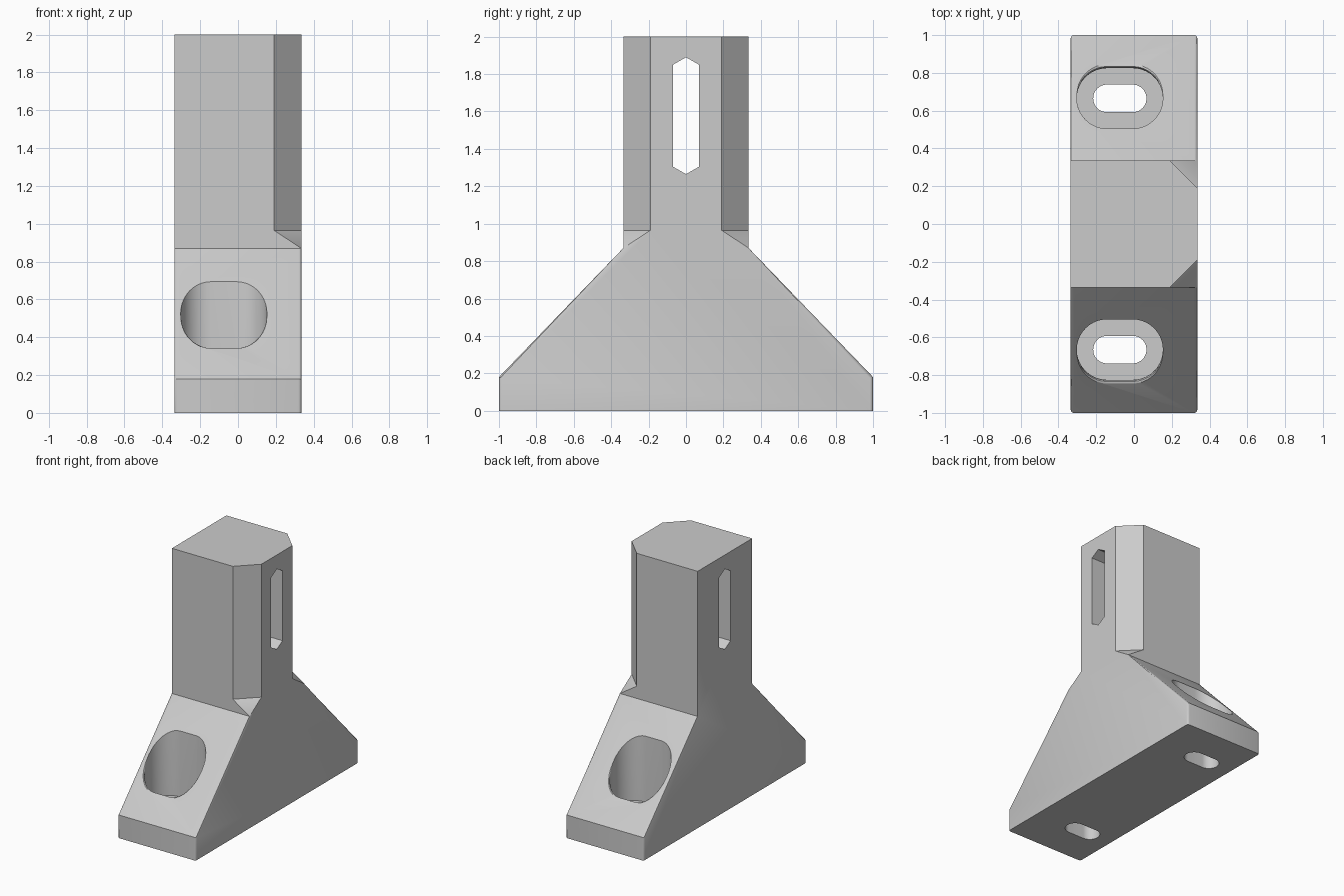
import bpy, bmesh
from math import pi, cos, sin

if "Cube" in bpy.data.objects:
    bpy.data.objects.remove(bpy.data.objects["Cube"], do_unlink=True)

HALF = 0.335      # half width of the bracket and of the column
LIP = 0.18        # height of the foot ends and of the pocket floors
SHOULDER = 0.87   # height where the slopes meet the column


def slope(y):
    """Height of the sloped foot at depth y."""
    return LIP + (SHOULDER - LIP) * (1 - abs(y)) / (1 - HALF)


def loft(name, rings):
    """Closed solid through rings of equally many points."""
    bm = bmesh.new()
    loops = [[bm.verts.new(p) for p in ring] for ring in rings]
    n = len(loops[0])
    for a, b in zip(loops, loops[1:]):
        for i in range(n):
            j = (i + 1) % n
            bm.faces.new((a[i], a[j], b[j], b[i]))
    bm.faces.new(loops[0])
    bm.faces.new(loops[-1])
    bmesh.ops.recalc_face_normals(bm, faces=bm.faces)
    mesh = bpy.data.meshes.new(name)
    bm.to_mesh(mesh)
    bm.free()
    obj = bpy.data.objects.new(name, mesh)
    bpy.context.collection.objects.link(obj)
    return obj


def slot_ring(y, radius, height, flare=None, steps=20):
    """Rounded slot outline; flare gives the outer lip's rounding from 0 to 1."""
    side = 1 if y > 0 else -1
    points = []
    for end, start in ((1, -pi / 2), (-1, pi / 2)):
        for i in range(steps + 1):
            a = start + pi * i / steps
            r, z = radius, height
            if flare is not None:
                out = max(0.02, sin(a) * side)
                r += 0.035 * out * flare ** 2
                if height is None:
                    inner, outer = y + radius * sin(a), y + (radius + 0.035 * out) * sin(a)
                    z = ((1 - flare) ** 2 * (slope(inner) - 0.05 * out)
                         + 2 * flare * (1 - flare) * slope(inner)
                         + flare ** 2 * slope(outer) + 0.004 * flare)
            points.append((-0.075 + 0.068 * end + r * cos(a), y + r * sin(a), z))
    return points


def cut(target, cutter):
    cutter.hide_render = True
    mod = target.modifiers.new(cutter.name, 'BOOLEAN')
    mod.object = cutter
    mod.operation = 'DIFFERENCE'
    mod.solver = 'EXACT'
    bpy.context.view_layer.objects.active = target
    bpy.ops.object.modifier_apply(modifier=mod.name)
    bpy.data.objects.remove(cutter, do_unlink=True)


# Body: column and splayed foot as one side profile
half_profile = [(1, 0), (1, LIP), (HALF, SHOULDER), (HALF, 2)]
profile = half_profile + [(-y, z) for y, z in reversed(half_profile)]
body = loft("bracket_body", [[(x, y, z) for y, z in profile] for x in (-HALF, HALF)])

# Softened side edges of the foot
bm = bmesh.new()
bm.from_mesh(body.data)
edges = []
for e in bm.edges:
    a, b = (v.co for v in e.verts)
    if abs(a.x - b.x) < 0.01 and abs(a.y + b.y) / 2 > 0.5:
        edges.append(e)
bmesh.ops.bevel(bm, geom=edges, offset=0.016, segments=3, profile=0.5,
                affect='EDGES', clamp_overlap=True)
bm.to_mesh(body.data)
bm.free()

for side in (-1, 1):
    # Column corner chamfer, running out in a small sloped facet
    corner = [(0.09, 0.435, 0.965), (0.435, 0.09, 0.965), (0.55, 0.55, 0.588)]
    cut(body, loft("corner_cutter", [[(x, side * y, z) for x, y, z in corner],
                                     [(x, side * y, 2.2) for x, y, z in corner]]))
    # Recessed screw pocket with a rounded outer lip
    y = side * 0.665
    rings = [slot_ring(y, 0.16, LIP)]
    rings += [slot_ring(y, 0.16, None, t / 4) for t in range(5)]
    rings.append(slot_ring(y, 0.16, 1.2, 1))
    cut(body, loft("pocket_cutter", rings))
    # Screw slot through the pocket floor
    cut(body, loft("slot_cutter", [slot_ring(y, 0.073, z) for z in (-0.1, 0.25)]))

# Long six-sided opening through the column
opening = [(0, 1.265), (0.07, 1.305), (0.07, 1.85),
           (0, 1.89), (-0.07, 1.85), (-0.07, 1.305)]
cut(body, loft("opening_cutter", [[(x, y, z) for y, z in opening] for x in (-0.6, 0.6)]))

# Plain grey finish
grey = bpy.data.materials.new("light_grey")
grey.use_nodes = True
grey.diffuse_color = (0.6, 0.6, 0.6, 1)
grey.node_tree.nodes["Principled BSDF"].inputs["Base Color"].default_value = (0.6, 0.6, 0.6, 1)
body.data.materials.clear()
body.data.materials.append(grey)

bpy.ops.object.select_all(action='DESELECT')
body.select_set(True)
bpy.context.view_layer.objects.active = body
bpy.ops.object.shade_smooth_by_angle(angle=0.6)
